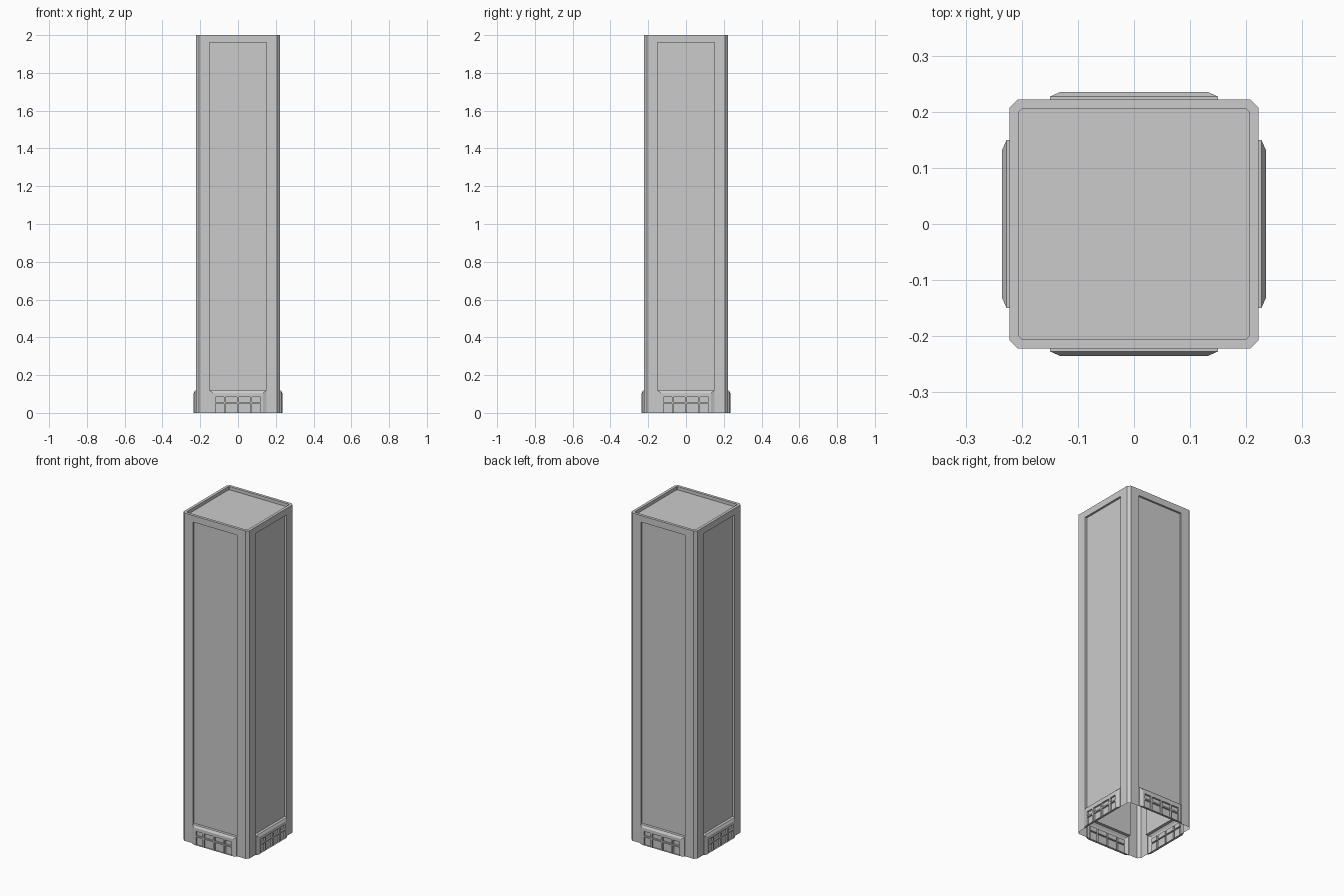
import bpy, bmesh, math
from mathutils import Vector, Matrix

cube = bpy.data.objects.get("Cube")
if cube:
    bpy.data.objects.remove(cube, do_unlink=True)

HALF, FLAT, HEIGHT = 0.222, 0.207, 2.0      # half width, half flat wall, height
BAY, PORCH_TOP, PANEL_TOP = 0.15, 0.118, 1.96


def cut(bm, faces, axis, values):
    """Slice the given faces along one axis and return the resulting faces."""
    normal = Vector([float(i == axis) for i in range(3)])
    for value in values:
        geom = set(faces)
        for f in faces:
            geom.update(f.edges)
            geom.update(f.verts)
        out = bmesh.ops.bisect_plane(bm, geom=list(geom), plane_co=normal * value,
                                     plane_no=normal, dist=1e-5)["geom"]
        faces = [g for g in out if isinstance(g, bmesh.types.BMFace)]
    return faces


def push(bm, face, depth):
    """Extrude one front face along y (negative is outward)."""
    new = bmesh.ops.extrude_discrete_faces(bm, faces=[face])["faces"][0]
    for v in new.verts:
        v.co.y += depth
    return new


def pick(faces, x0, x1, z0, z1):
    """Return the faces whose centre lies in the given rectangle."""
    found = []
    for f in faces:
        c = f.calc_center_median()
        if x0 < c.x < x1 and z0 < c.z < z1:
            found.append(f)
    return found


bm = bmesh.new()

# One wall and one chamfered corner
plan = [(-FLAT, -HALF), (FLAT, -HALF), (HALF, -FLAT)]
low = [bm.verts.new((x, y, 0)) for x, y in plan]
high = [bm.verts.new((x, y, HEIGHT)) for x, y in plan]
wall, corner = [bm.faces.new((low[i], low[i + 1], high[i + 1], high[i])) for i in range(2)]
pieces = cut(bm, [wall], 0, (-BAY, BAY))
pieces = cut(bm, pieces, 2, (PORCH_TOP, PANEL_TOP))
panel = pick(pieces, -BAY, BAY, PORCH_TOP, PANEL_TOP)[0]
porch = pick(pieces, -BAY, BAY, 0, PORCH_TOP)[0]

# Tall recessed panel
push(bm, panel, 0.012)

# Entrance block with sloped top and sides
porch = push(bm, porch, -0.005)
porch = push(bm, porch, -0.008)
for v in porch.verts:
    v.co.x *= 0.88
    if v.co.z > 0.05:
        v.co.z = 0.105

# Doors, side windows and transom lights sunk into the entrance
openings = [(-0.12, -0.075), (-0.065, -0.005), (0.005, 0.065), (0.075, 0.12)]
rows = [(0, 0.05), (0.058, 0.085)]
front = cut(bm, [porch], 0, [x for pair in openings for x in pair])
front = cut(bm, front, 2, (0.05, 0.058, 0.085))
panes = [f for x0, x1 in openings for z0, z1 in rows for f in pick(front, x0, x1, z0, z1)]
for pane in panes:
    push(bm, pane, 0.01)

# Repeat the wall round the tower and weld the seams
quarter = bm.verts[:] + bm.edges[:] + bm.faces[:]
for turn in range(1, 4):
    copy = bmesh.ops.duplicate(bm, geom=quarter)["geom"]
    bmesh.ops.rotate(bm, verts=[g for g in copy if isinstance(g, bmesh.types.BMVert)],
                     cent=(0, 0, 0), matrix=Matrix.Rotation(turn * math.pi / 2, 3, 'Z'))
bmesh.ops.remove_doubles(bm, verts=bm.verts[:], dist=1e-4)

# Roof with a low parapet
rim = [v for v in bm.verts if v.co.z > HEIGHT - 1e-4]
rim.sort(key=lambda v: math.atan2(v.co.y, v.co.x))
roof = bm.faces.new(rim)
bm.normal_update()
bmesh.ops.inset_region(bm, faces=[roof], thickness=0.017, use_even_offset=True)
deck = bmesh.ops.extrude_discrete_faces(bm, faces=[roof])["faces"][0]
for v in deck.verts:
    v.co.z -= 0.02

mesh = bpy.data.meshes.new("tower_shell")
bm.to_mesh(mesh)
bm.free()
tower = bpy.data.objects.new("tower_shell", mesh)
bpy.context.collection.objects.link(tower)

# Plain grey material
grey = bpy.data.materials.new("plain_grey")
grey.use_nodes = True
colour = (0.6, 0.6, 0.6, 1)
grey.diffuse_color = colour
grey.node_tree.nodes["Principled BSDF"].inputs["Base Color"].default_value = colour
mesh.materials.append(grey)
